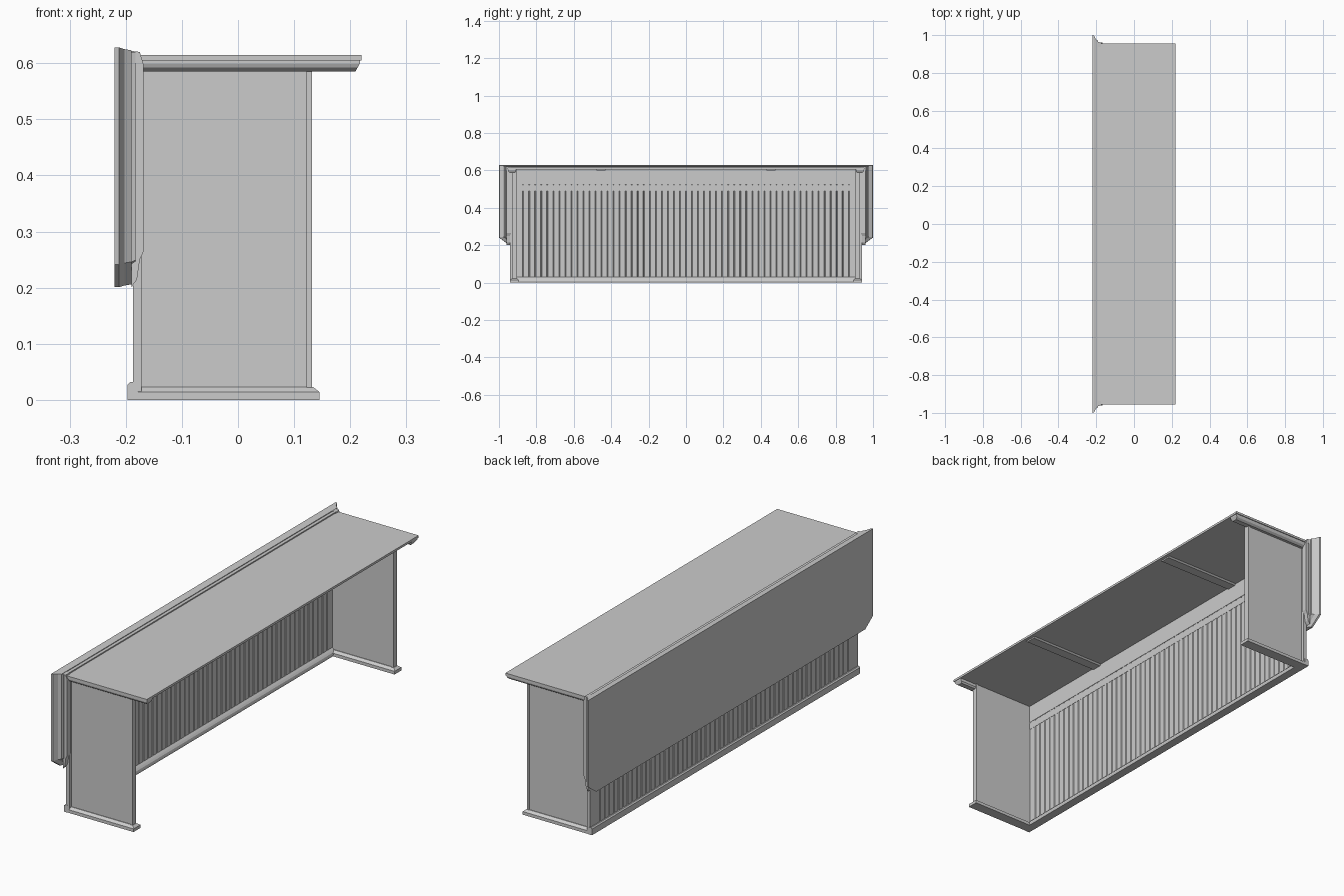
import bpy, bmesh

if "Cube" in bpy.data.objects:
    bpy.data.objects.remove(bpy.data.objects["Cube"])


def loft(name, rings):
    """Closed solid through a list of matching point rings."""
    bm = bmesh.new()
    loops = [[bm.verts.new(p) for p in r] for r in rings]
    n = len(loops[0])
    for a, b in zip(loops, loops[1:]):
        for i in range(n):
            j = (i + 1) % n
            bm.faces.new((a[i], a[j], b[j], b[i]))
    bm.faces.new(loops[0])
    bm.faces.new(loops[-1])
    bmesh.ops.recalc_face_normals(bm, faces=bm.faces)
    me = bpy.data.meshes.new(name)
    bm.to_mesh(me)
    bm.free()
    ob = bpy.data.objects.new(name, me)
    bpy.context.collection.objects.link(ob)
    return ob


def prism(name, prof, axis, a, b):
    """Extrude a 2D profile along an axis from a to b."""
    def put(p, t):
        u, v = p
        return {'x': (t, u, v), 'y': (u, t, v), 'z': (u, v, t)}[axis]
    return loft(name, [[put(p, t) for p in prof] for t in (a, b)])


def box(name, x0, x1, y0, y1, z0, z1):
    return prism(name, [(x0, y0), (x1, y0), (x1, y1), (x0, y1)], 'z', z0, z1)


# Desk top and the cross rails under it
box("desk_top", -0.18, 0.22, -0.955, 0.955, 0.605, 0.615)
for y in (-0.455, 0.455):
    prism("cross_rail", [(y - .03, .606), (y - .022, .599), (y + .022, .599), (y + .03, .606)],
          'x', -0.172, 0.205)

# Wall of grooved planks, V-grooves on both sides
planks, half = 58, 0.935
pitch = 2 * half / planks
inner, outer = [(-0.172, -half)], [(-0.187, -half)]
for i in range(1, planks):
    y = -half + i * pitch
    for dy, d in ((-.003, 0), (0, .004), (.003, 0)):
        inner.append((-0.172 - d, y + dy))
        outer.append((-0.187 + d, y + dy))
inner.append((-0.172, half))
outer.append((-0.187, half))
prism("plank_wall", inner + outer[::-1], 'z', 0.01, 0.606)
box("wall_rail_upper", -0.176, -0.1705, -0.91, 0.91, 0.525, 0.606)
box("wall_rail_lower", -0.176, -0.171, -0.91, 0.91, 0.49, 0.521)

# Skirting on both sides of the wall
prism("outer_skirting", [(-.197, 0), (-.178, 0), (-.178, .032), (-.192, .032), (-.197, .027)],
      'y', -0.942, 0.942)
prism("inner_skirting", [(-.178, 0), (-.158, 0), (-.156, .008), (-.158, .016), (-.164, .023), (-.172, .03), (-.178, .03)],
      'y', -0.91, 0.91)

for s in (-1, 1):
    # End panel with trimmed front edge
    box("end_panel", -0.175, 0.128, s * .908, s * .926, 0.01, 0.606)
    box("end_panel_edge", 0.122, 0.132, s * .904, s * .930, 0.01, 0.606)
    box("end_panel_back_trim", -0.187, -0.172, s * .90, s * .94, 0.01, 0.606)

    # Foot moulding with sloping top and nose
    def foot(x, d, z):
        return [(-0.178, s * (.917 - d), z), (x, s * (.917 - d), z),
                (x, s * (.917 + d), z), (-0.178, s * (.917 + d), z)]
    loft("foot_moulding", [foot(.145, .024, 0), foot(.145, .024, .014),
                           foot(.134, .012, .023)])

    # Moulding under the desk top ends
    def cleat(x, ya, yb, z):
        return [(-0.175, s * ya, z), (x, s * ya, z), (x, s * yb, z), (-0.175, s * yb, z)]
    loft("desk_end_moulding", [cleat(.209, .915, .938, .585), cleat(.213, .91, .948, .592),
                               cleat(.217, .91, .951, .599), cleat(.217, .91, .951, .606)])

    # Bracket strip behind the counter front
    prism("front_bracket", [(-.19, .2), (-.187, .205), (-.18, .215), (-.175, .25), (-.168, .265),
                            (-.168, .597), (-.175, .62), (-.19, .622)],
          'y', s * .936, s * .96)


# Overhanging counter front: clipped lower corners, bevelled towards the wall
def front_ring(x, y, top, low, clip):
    return [(x, -y, top), (x, -y, low + clip), (x, -y + .055, low),
            (x, y - .055, low), (x, y, low + clip), (x, y, top)]


loft("counter_front", [front_ring(-.22, 1.0, .628, .201, .04),
                       front_ring(-.212, .998, .628, .201, .04),
                       front_ring(-.202, .978, .625, .204, .04),
                       front_ring(-.19, .970, .623, .206, .04)])
loft("counter_front_backing", [front_ring(-.191, .965, .62, .21, .035),
                               front_ring(-.183, .963, .62, .214, .035)])
box("counter_top_ledge", -.185, -.176, -.962, .962, .60, .62)
